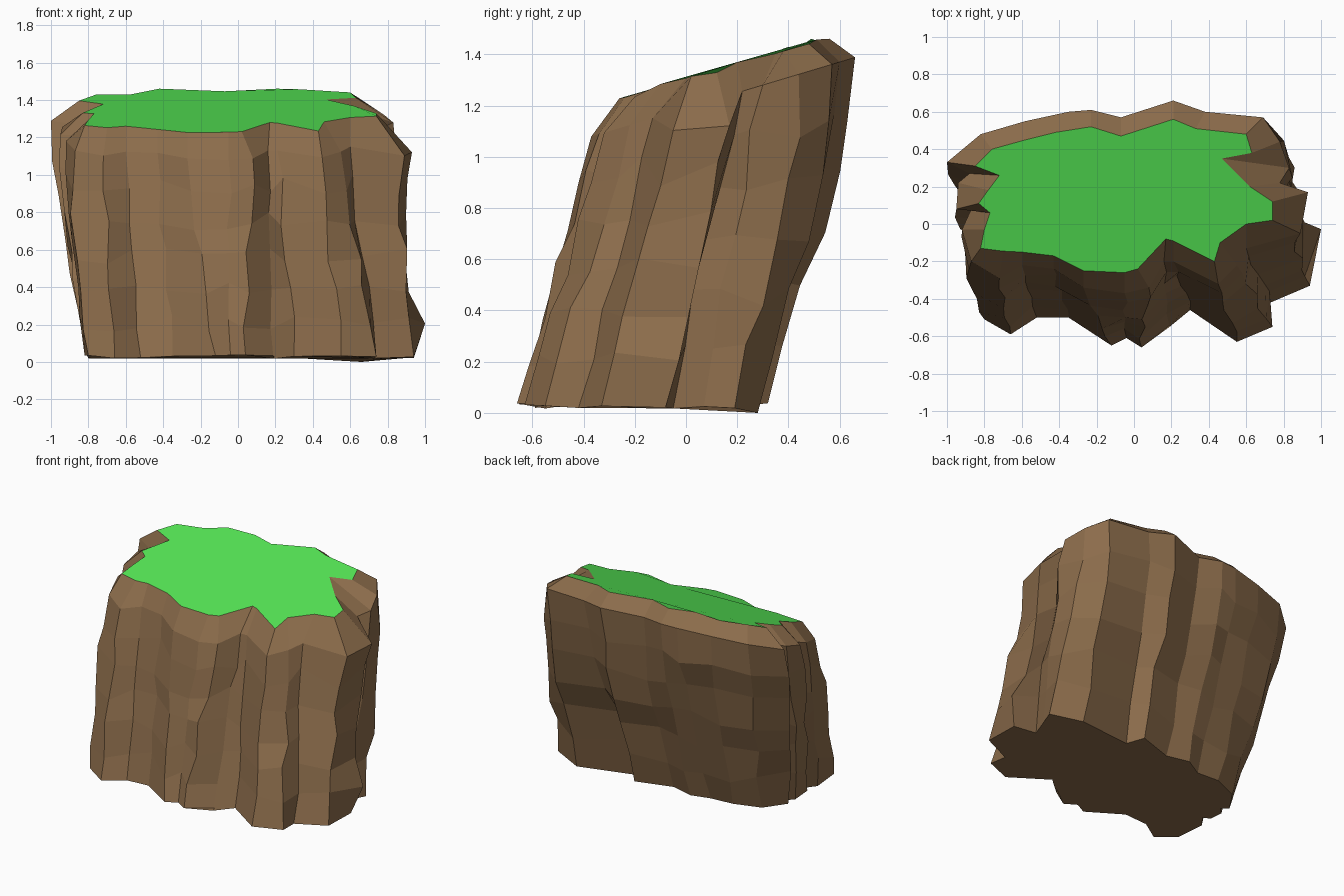
import bpy, random
from math import sin, pi
from mathutils import Vector

random.seed(4)

# Matching outlines, counter-clockwise seen from above
BASE = [(.94, -.08), (.78, -.05), (.82, .07), (.87, .19), (.66, .28), (.24, .21), (.18, .32), (-.07, .24),
        (-.23, .28), (-.35, .22), (-.52, .22), (-.70, .15), (-.80, 0), (-.75, -.03), (-.80, -.08),
        (-.81, -.20), (-.76, -.22), (-.82, -.30), (-.80, -.51), (-.66, -.59), (-.52, -.50), (-.35, -.50),
        (-.12, -.65), (-.04, -.61), (.04, -.66), (.19, -.55), (.30, -.46), (.55, -.63), (.74, -.55),
        (.73, -.42), (.94, -.33)]
RIM = [(.93, .17), (.78, .22), (.83, .30), (.78, .44), (.69, .57), (.38, .60), (.21, .66), (-.07, .57),
       (-.23, .61), (-.35, .60), (-.58, .55), (-.82, .48), (-1.0, .33), (-.88, .27), (-.94, .22),
       (-.95, .08), (-.87, .08), (-.92, -.03), (-.87, -.20), (-.72, -.29), (-.60, -.22), (-.43, -.24),
       (-.27, -.34), (-.05, -.37), (.08, -.34), (.16, -.20), (.21, -.20), (.45, -.32), (.55, -.22),
       (.60, -.13), (.89, -.05)]
GRASS = [(.74, .12), (.62, .20), (.47, .35), (.63, .38), (.60, .48), (.33, .51), (.21, .56), (-.07, .47),
         (-.23, .52), (-.42, .49), (-.58, .45), (-.76, .40), (-.85, .31), (-.72, .26), (-.78, .18),
         (-.83, .11), (-.77, .06), (-.80, -.03), (-.82, -.13), (-.70, -.145), (-.60, -.15), (-.43, -.17),
         (-.27, -.25), (-.05, -.26), (.02, -.24), (.17, -.08), (.21, -.09), (.43, -.20), (.46, -.10),
         (.60, 0), (.74, .02)]
N, ROWS = len(BASE), 6


def make(name, verts, faces, color):
    mesh = bpy.data.meshes.new(name)
    mesh.from_pydata(verts, [], faces)
    mat = bpy.data.materials.new(name)
    mat.diffuse_color = (*color, 1)
    mesh.materials.append(mat)
    obj = bpy.data.objects.new(name, mesh)
    bpy.context.collection.objects.link(obj)
    return obj


# Leaning rock walls: rings blended from base to sloping rim, bulging at the back and left
verts = []
for r in range(ROWS + 1):
    t = r / ROWS
    bulge = sin(pi * t ** 1.7)
    for i, ((bx, by), (rx, ry)) in enumerate(zip(BASE, RIM)):
        low = Vector((bx, by, random.uniform(.015, .04)))
        high = Vector((rx, ry, 1.19 + .3 * ry - 1.2 * max(0, rx - .83)))
        p = low.lerp(high, t)
        if 0 < r < ROWS:
            p += Vector((random.uniform(-.02, .02), random.uniform(-.015, .015), random.uniform(-.04, .04)))
            if ry > .4:
                p.y += .05 * bulge
            if rx < -.8:
                p.x -= .03 * bulge
            if i == 0 and r == 1:
                p.x = 1.0                 # flared foot on the right
            elif rx > .85:
                p.x -= .03
        verts.append(p)
verts[4].z = 0.0

# Bevelled shoulder up to the grass edge
top = [Vector((x, y, 1.305 + .3 * y + random.uniform(-.015, .01))) for x, y in GRASS]
verts += top

faces = [tuple(reversed(range(N)))]
for r in range(ROWS + 1):
    for i in range(N):
        j = (i + 1) % N
        faces.append((r * N + i, r * N + j, (r + 1) * N + j, (r + 1) * N + i))
make("rock_body", verts, faces, (.26, .15, .07))

# Grass cap closing the top
make("grass_top", top, [tuple(range(N))], (.09, .78, .09))
